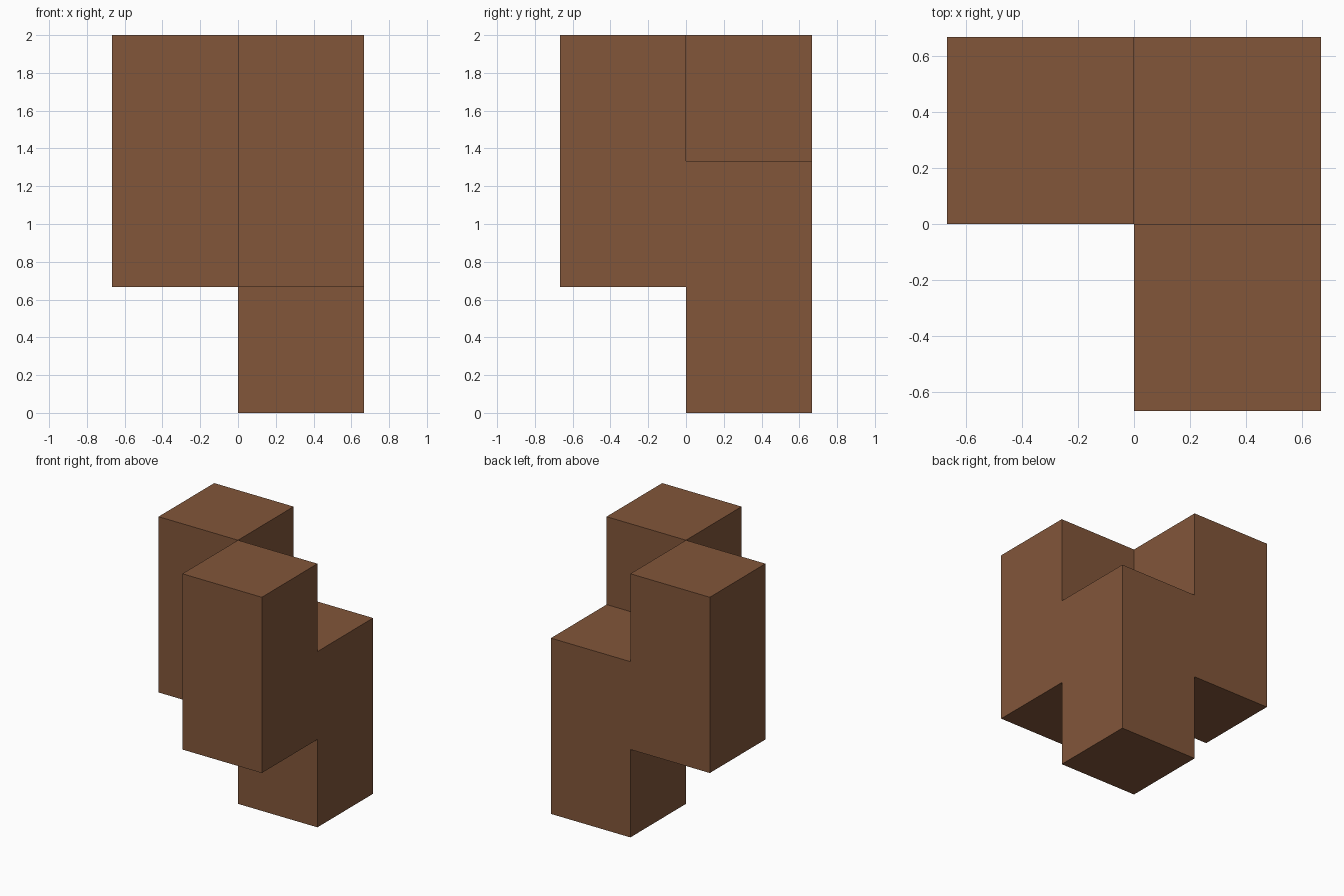
import bpy
import bmesh
import math
from mathutils import Vector

cube = bpy.data.objects.get("Cube")
if cube:
    bpy.data.objects.remove(cube, do_unlink=True)

S = 2 / 3  # side of one unit cube

# Brown wood colour
wood = bpy.data.materials.new("brown wood")
wood.use_nodes = True
brown = (0.223, 0.093, 0.042, 1.0)
wood.diffuse_color = brown
bsdf = next(n for n in wood.node_tree.nodes if n.type == 'BSDF_PRINCIPLED')
bsdf.inputs["Base Color"].default_value = brown

# Three upright bars, two cubes tall: (x cell, y cell, lowest z cell)
bars = [(0, 0, 0),     # low centre post
        (0, -1, 1),    # raised front bar
        (-1, 0, 1)]    # raised side bar
cells = {(x, y, z + i) for x, y, z in bars for i in range(2)}

# Skin only the outward faces of the joined cubes
bm = bmesh.new()
for cell in sorted(cells):
    for axis in range(3):
        for sign in (-1, 1):
            neighbour = list(cell)
            neighbour[axis] += sign
            if tuple(neighbour) in cells:
                continue
            n, u = Vector(), Vector()
            n[axis] = sign
            u[(axis + 1) % 3] = 1
            v = n.cross(u)
            middle = Vector(cell) + Vector((0.5, 0.5, 0.5)) + n / 2
            corners = [middle + (u * a + v * b) / 2
                       for a, b in ((-1, -1), (1, -1), (1, 1), (-1, 1))]
            bm.faces.new([bm.verts.new(c * S) for c in corners])

# Weld the cubes and merge flat neighbouring faces
bmesh.ops.remove_doubles(bm, verts=bm.verts[:], dist=0.001)
bmesh.ops.dissolve_limit(bm, angle_limit=math.radians(1),
                         verts=bm.verts[:], edges=bm.edges[:])

mesh = bpy.data.meshes.new("interlocking_block")
bm.to_mesh(mesh)
bm.free()
mesh.materials.append(wood)
block = bpy.data.objects.new("interlocking_block", mesh)
bpy.context.collection.objects.link(block)
